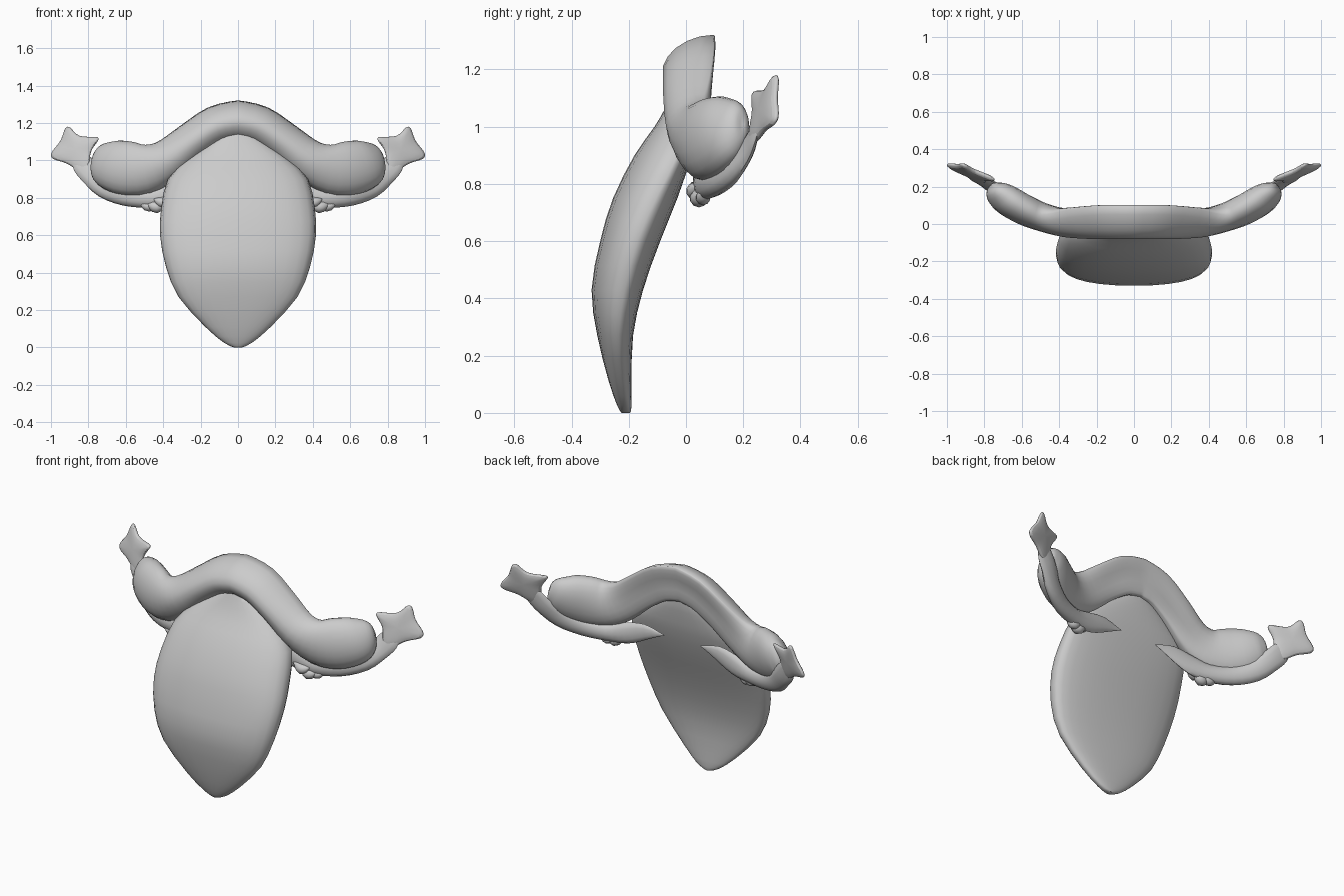
import bpy, bmesh, math
from mathutils import Vector

if "Cube" in bpy.data.objects:
    bpy.data.objects.remove(bpy.data.objects["Cube"])


def spline(keys, steps):
    """Catmull-Rom interpolation of equal-length tuples."""
    out = []
    n = len(keys)
    for i in range(n - 1):
        a, b, c, d = keys[max(i - 1, 0)], keys[i], keys[i + 1], keys[min(i + 2, n - 1)]
        for s in range(steps):
            t = s / steps
            out.append(tuple(
                0.5 * (2 * q + (r - p) * t + (2 * p - 5 * q + 4 * r - w) * t * t
                       + (3 * q - p - 3 * r + w) * t ** 3)
                for p, q, r, w in zip(a, b, c, d)))
    out.append(tuple(keys[-1]))
    return out


def power(v, e):
    return math.copysign(abs(v) ** e, v)


def finish(name, bm, mirror=False, subdiv=0, angle=60):
    bmesh.ops.remove_doubles(bm, verts=bm.verts, dist=0.0005)
    bmesh.ops.recalc_face_normals(bm, faces=bm.faces)
    me = bpy.data.meshes.new(name)
    bm.to_mesh(me)
    bm.free()
    ob = bpy.data.objects.new(name, me)
    bpy.context.collection.objects.link(ob)
    if mirror:
        m = ob.modifiers.new("mirror", 'MIRROR')
        m.use_clip = True
    if subdiv:
        s = ob.modifiers.new("round", 'SUBSURF')
        s.levels = s.render_levels = subdiv
    bpy.ops.object.select_all(action='DESELECT')
    bpy.context.view_layer.objects.active = ob
    ob.select_set(True)
    bpy.ops.object.shade_smooth_by_angle(angle=math.radians(angle))
    return ob


def skin(bm, rings, cap_start=True, cap_end=True):
    rows = [[bm.verts.new(p) for p in r] for r in rings]
    n = len(rows[0])
    for a, b in zip(rows, rows[1:]):
        for i in range(n):
            bm.faces.new((a[i], a[(i + 1) % n], b[(i + 1) % n], b[i]))
    if cap_start:
        bm.faces.new(rows[0])
    if cap_end:
        bm.faces.new(rows[-1])


def sweep(name, keys, sides=20, steps=3, cap_start=True):
    """Keys: x, y, z, half height, depth to front, depth to back. Mirrored."""
    pts = spline(keys, steps)
    pos = [Vector(p[:3]) for p in pts]
    rings = []
    for i, p in enumerate(pts):
        t = (pos[min(i + 1, len(pos) - 1)] - pos[max(i - 1, 0)]).normalized()
        if i == 0 and not cap_start:
            t = Vector((1, 0, 0))
        depth = Vector((0, 1, 0))
        depth = (depth - t * depth.dot(t)).normalized()
        up = t.cross(depth)
        if up.z < 0:
            up = -up
        lean = max(0, p[4] - p[5]) * 0.25      # flat-backed parts lean back at the top
        ring = []
        for k in range(sides):
            a = 2 * math.pi * k / sides
            c, s = math.cos(a), math.sin(a)
            d = max(p[5] if s > 0 else p[4], 0.002)
            ring.append(pos[i] + up * c * max(p[3], 0.002)
                        + depth * (s * d + lean * max(0, c)))
        rings.append(ring)
    bm = bmesh.new()
    skin(bm, rings, cap_start)
    return finish(name, bm, mirror=True)


# curved shield-shaped body: z, half width, front y, edge y, back y
levels = spline([
    (0.00, 0.02, -0.225, -0.21, -0.195), (0.025, 0.075, -0.24, -0.21, -0.19),
    (0.11, 0.175, -0.27, -0.225, -0.19), (0.27, 0.318, -0.31, -0.235, -0.185),
    (0.43, 0.385, -0.33, -0.215, -0.15), (0.60, 0.417, -0.30, -0.17, -0.09),
    (0.75, 0.41, -0.255, -0.105, -0.03), (0.90, 0.375, -0.18, -0.03, 0.02),
    (1.00, 0.28, -0.11, -0.01, 0.04), (1.07, 0.18, -0.07, 0.0, 0.05),
    (1.14, 0.08, -0.04, 0.0, 0.05)], 2)
rings = []
for z, w, front, edge, back in levels:
    ring = []
    for k in range(28):
        a = 2 * math.pi * k / 28
        c, s = math.cos(a), math.sin(a)
        reach = (back - edge) if s > 0 else (edge - front)
        ring.append((w * power(c, 0.9), edge + reach * power(s, 0.8), z))
    rings.append(ring)
bm = bmesh.new()
skin(bm, rings)
finish("shield_body", bm)

# thick arched roll across the top, flat-backed in the middle
sweep("arched_roll", [
    (0.00, 0.065, 1.213, 0.108, 0.145, 0.02), (0.12, 0.065, 1.185, 0.106, 0.145, 0.02),
    (0.25, 0.055, 1.10, 0.103, 0.135, 0.025), (0.38, 0.04, 1.00, 0.112, 0.11, 0.045),
    (0.49, 0.045, 0.955, 0.132, 0.085, 0.07), (0.59, 0.08, 0.957, 0.145, 0.084, 0.08),
    (0.68, 0.13, 0.977, 0.134, 0.08, 0.08), (0.735, 0.175, 0.998, 0.10, 0.06, 0.06),
    (0.758, 0.20, 1.005, 0.055, 0.03, 0.03), (0.765, 0.205, 1.007, 0.0, 0.0, 0.0)],
    cap_start=False)

# flat arms running under the roll, ending in inward leaf-shaped points
sweep("side_arm", [
    (0.12, 0.035, 0.86, 0.0, 0.0, 0.0), (0.24, 0.04, 0.85, 0.045, 0.015, 0.015),
    (0.36, 0.05, 0.815, 0.06, 0.025, 0.025), (0.47, 0.065, 0.798, 0.052, 0.035, 0.035),
    (0.60, 0.105, 0.812, 0.055, 0.038, 0.038), (0.71, 0.165, 0.857, 0.06, 0.032, 0.032),
    (0.78, 0.215, 0.922, 0.06, 0.022, 0.022), (0.83, 0.24, 0.98, 0.058, 0.014, 0.014),
    (0.865, 0.258, 1.025, 0.03, 0.005, 0.005)], sides=12)

# star-shaped hands, thin plates leaning back
outline = [(0.785, 0.96), (0.835, 0.915), (0.91, 0.99), (1.005, 1.00), (1.01, 1.045),
           (0.945, 1.10), (0.93, 1.185), (0.895, 1.19), (0.86, 1.12),
           (0.74, 1.135), (0.735, 1.11), (0.795, 1.05)]
bm = bmesh.new()


def hand_point(x, z, off):
    return bm.verts.new((x, 0.225 + (x - 0.75) * 0.38 + (z - 1.05) * 0.22 + off, z))


rows = [[hand_point(x, z, off) for x, z in outline] for off in (-0.016, 0.016)]
cent = [hand_point(0.872, 1.055, off) for off in (-0.024, 0.024)]
n = len(outline)
for i in range(n):
    j = (i + 1) % n
    bm.faces.new((rows[0][i], rows[0][j], rows[1][j], rows[1][i]))
    for r in (0, 1):
        bm.faces.new((rows[r][i], rows[r][j], cent[r]))
finish("star_hand", bm, mirror=True, subdiv=2)

# small curled frills where the arms meet the body
for i, (x, y, z, r) in enumerate([(0.40, 0.03, 0.775, 0.03), (0.435, 0.045, 0.75, 0.032),
                                  (0.475, 0.06, 0.752, 0.026)]):
    sweep(f"frill_{i + 1}", [
        (x - 0.05, y - 0.01, z + 0.03, 0, 0, 0),
        (x - 0.03, y, z + 0.015, r * 0.7, r * 0.7, r * 0.7), (x, y, z, r, r, r),
        (x + 0.03, y, z + 0.01, r * 0.7, r * 0.7, r * 0.7),
        (x + 0.05, y, z + 0.02, 0, 0, 0)], sides=10, steps=2)
